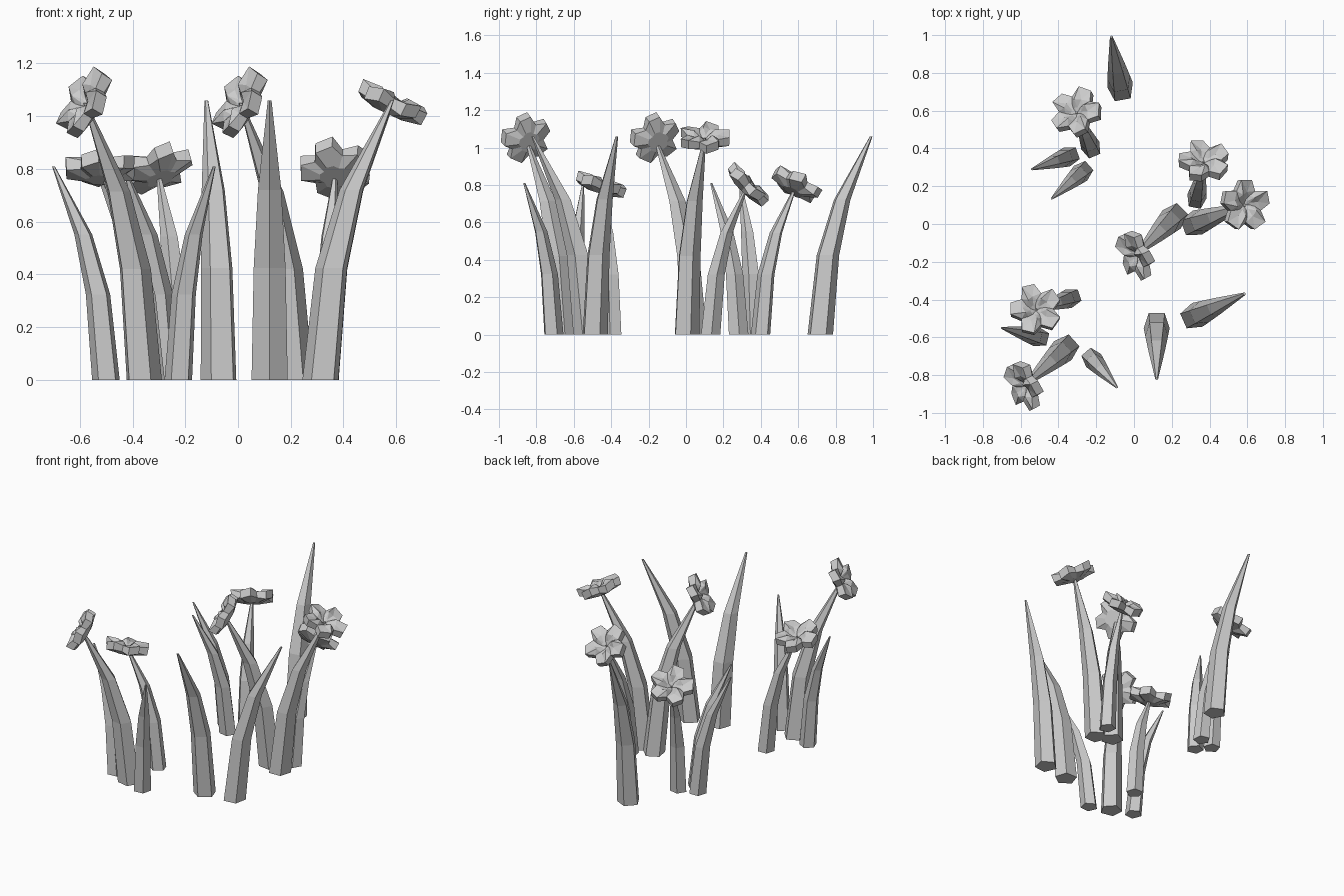
import bpy, bmesh
from math import cos, sin, tau, atan2, hypot
from mathutils import Vector

if "Cube" in bpy.data.objects:
    bpy.data.objects.remove(bpy.data.objects["Cube"], do_unlink=True)

grey = bpy.data.materials.new("plain_grey")
grey.use_nodes = True
COLOUR = (0.6, 0.6, 0.6, 1)
grey.diffuse_color = COLOUR
grey.node_tree.nodes["Principled BSDF"].inputs["Base Color"].default_value = COLOUR


def finish(bm, name):
    bmesh.ops.recalc_face_normals(bm, faces=bm.faces)
    mesh = bpy.data.meshes.new(name)
    bm.to_mesh(mesh)
    bm.free()
    mesh.materials.append(grey)
    obj = bpy.data.objects.new(name, mesh)
    bpy.context.collection.objects.link(obj)
    return obj


def bridge(bm, low, high):
    n = len(low)
    for i in range(n):
        j = (i + 1) % n
        bm.faces.new((low[i], low[j], high[j], high[i]))


# Five-sided blade bending from its base towards its tip
# (share of height, share of lean, radius for a blade of height one)
BLADE = ((0, 0, 0.068), (0.4, 0.15, 0.06), (0.68, 0.43, 0.044), (1, 1, 0.007))


def blade(name, base, tip, height):
    bm = bmesh.new()
    dx, dy = tip[0] - base[0], tip[1] - base[1]
    heading = atan2(dy, dx)
    rings = []
    for h, lean, r in BLADE:
        r *= height
        rings.append([bm.verts.new((base[0] + dx * lean + r * cos(heading + tau * k / 5),
                                    base[1] + dy * lean + r * sin(heading + tau * k / 5),
                                    h * height)) for k in range(5)])
    for low, high in zip(rings, rings[1:]):
        bridge(bm, low, high)
    bm.faces.new(rings[0])
    bm.faces.new(rings[-1])
    finish(bm, name)


# Five-petalled bloom with blunt, overlapping petals and a sunken heart
def bloom(name, centre, normal):
    bm = bmesh.new()

    def ring(notch, left, right, twist=0):
        verts = []
        for k in range(5):
            for step, (r, z) in ((-0.5, notch), (-0.2, left), (0.2, right)):
                a = tau * (k + step + twist) / 5
                verts.append(bm.verts.new((r * cos(a), r * sin(a), z)))
        return verts

    rings = [
        ring((0.05, -0.045), (0.06, -0.045), (0.06, -0.045)),
        ring((0.095, -0.02), (0.135, -0.03), (0.135, -0.015)),
        ring((0.092, 0.018), (0.138, 0.02), (0.138, 0.036)),
        ring((0.055, 0.012), (0.07, 0.022), (0.06, 0.04), 0.15),
        ring((0.03, 0.0), (0.028, 0.005), (0.028, 0.005), 0.3),
    ]
    for low, high in zip(rings, rings[1:]):
        bridge(bm, low, high)
    bm.faces.new(rings[0])
    bmesh.ops.triangulate(bm, faces=[f for f in bm.faces if f.calc_center_median().z > 0.015])
    heart = bm.verts.new((0, 0, -0.012))
    rim = rings[-1]
    for i in range(len(rim)):
        bm.faces.new((rim[i], rim[(i + 1) % len(rim)], heart))
    obj = finish(bm, name)
    obj.rotation_mode = "QUATERNION"
    obj.rotation_quaternion = Vector(normal).to_track_quat("Z", "Y")
    obj.location = centre


TALL, SHORT = 1.06, 0.81

# Bare leaves
leaves = (
    ("back_leaf", (-0.07, 0.715), (-0.12, 0.99), TALL),
    ("front_leaf", (0.12, -0.53), (0.12, -0.82), TALL),
    ("front_left_leaf", (0.315, -0.49), (0.585, -0.37), TALL),
    ("front_middle_leaf", (-0.225, -0.71), (-0.09, -0.865), SHORT),
    ("front_right_leaf", (-0.5, -0.6), (-0.7, -0.55), SHORT),
    ("back_right_leaf", (-0.34, 0.36), (-0.54, 0.29), SHORT),
    ("back_middle_leaf", (-0.27, 0.28), (-0.435, 0.135), SHORT),
)
for leaf in leaves:
    blade(*leaf)

# Stems, each carrying a bloom at its tip
flowers = (
    ("back_right", (-0.225, 0.4), (-0.305, 0.59), SHORT, (-0.3, 0.45, 0.84)),
    ("back_left", (0.33, 0.13), (0.37, 0.33), SHORT, (0.03, 0.7, 0.7)),
    ("left", (0.315, 0), (0.585, 0.1), TALL, (0.42, 0, 0.9)),
    ("middle", (0.215, 0.04), (0.01, -0.165), TALL, (-0.8, -0.38, 0.46)),
    ("front_right", (-0.36, -0.655), (-0.58, -0.855), TALL, (-0.8, -0.38, 0.46)),
    ("right", (-0.33, -0.39), (-0.52, -0.455), SHORT, (0, 0.3, 0.95)),
)
for name, base, tip, height, normal in flowers:
    blade(name + "_stem", base, tip, height - 0.01)
    bloom(name + "_bloom", (*tip, height - 0.01), normal)
